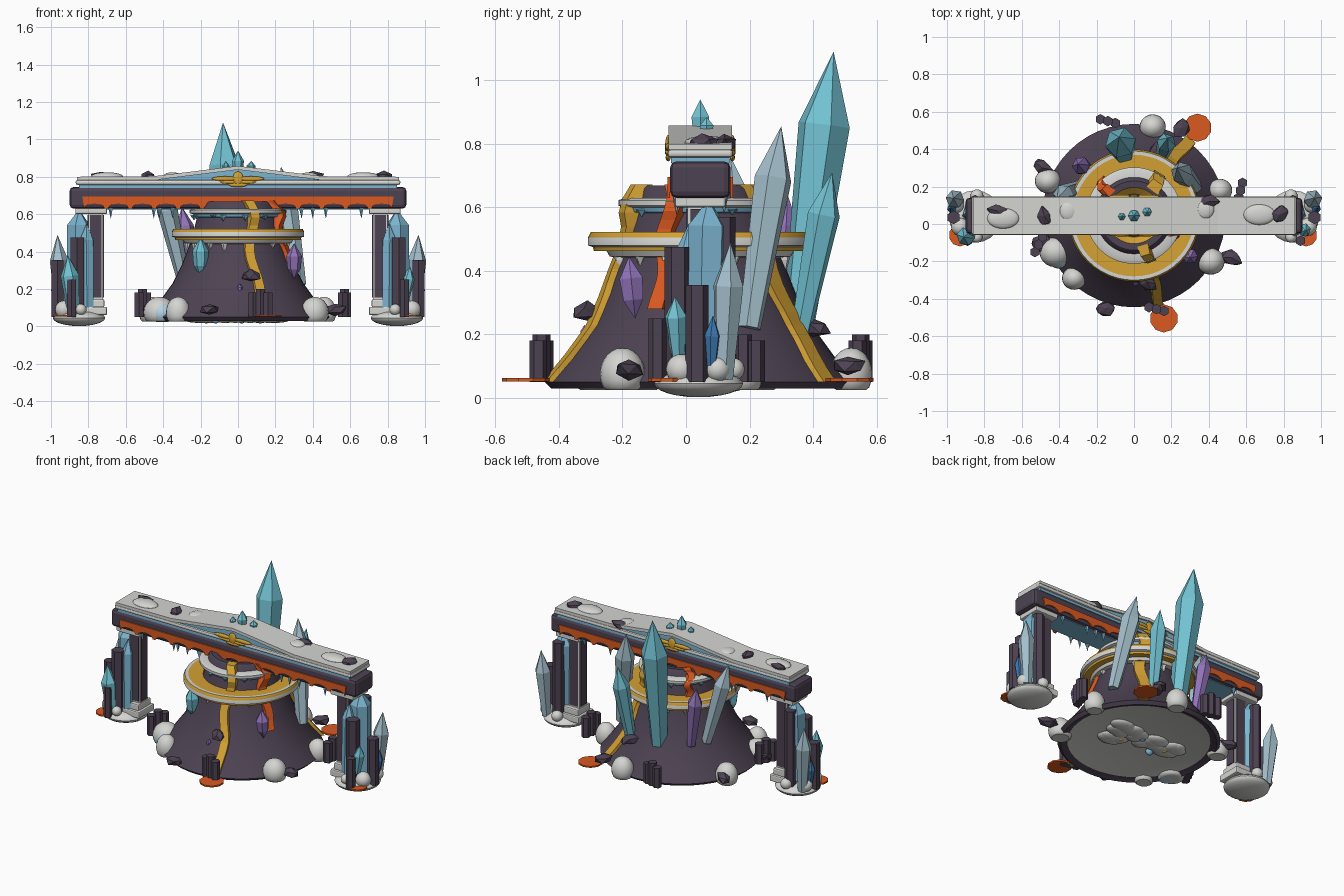
import bpy, bmesh, math, random
from mathutils import Vector, Matrix

random.seed(4)
cube = bpy.data.objects.get("Cube")
if cube:
    bpy.data.objects.remove(cube, do_unlink=True)

CY = 0.045          # depth of the mountain axis and of the beam


def material(name, r, g, b):
    m = bpy.data.materials.new(name)
    m.use_nodes = True
    m.diffuse_color = (r, g, b, 1)
    bsdf = next(n for n in m.node_tree.nodes if n.type == 'BSDF_PRINCIPLED')
    bsdf.inputs["Base Color"].default_value = (r, g, b, 1)
    return m


DARK = material("dark basalt", 0.075, 0.055, 0.085)
WHITE = material("pale stone", 0.66, 0.66, 0.64)
GOLD = material("gold", 0.66, 0.36, 0.035)
ORANGE = material("lava orange", 0.7, 0.1, 0.015)
TEAL = material("teal crystal", 0.17, 0.54, 0.65)
BLUE = material("blue crystal", 0.2, 0.46, 0.63)
PALE = material("pale crystal", 0.37, 0.52, 0.6)
PURPLE = material("purple crystal", 0.28, 0.17, 0.48)
DEEP = material("deep blue crystal", 0.05, 0.2, 0.45)
ICE = material("ice", 0.46, 0.66, 0.77)


def finish(name, bm, mats, smooth=False):
    bmesh.ops.recalc_face_normals(bm, faces=bm.faces)
    me = bpy.data.meshes.new(name)
    bm.to_mesh(me)
    bm.free()
    for m in mats:
        me.materials.append(m)
    ob = bpy.data.objects.new(name, me)
    bpy.context.collection.objects.link(ob)
    if smooth:
        bpy.ops.object.select_all(action='DESELECT')
        ob.select_set(True)
        bpy.context.view_layer.objects.active = ob
        bpy.ops.object.shade_smooth_by_angle(angle=math.radians(35))


def box(name, x0, x1, y0, y1, z0, z1, mat, bevel=0):
    bm = bmesh.new()
    bmesh.ops.create_cube(bm, size=1)
    for v in bm.verts:
        v.co = ((x0 + x1) / 2 + v.co.x * (x1 - x0), (y0 + y1) / 2 + v.co.y * (y1 - y0),
                (z0 + z1) / 2 + v.co.z * (z1 - z0))
    if bevel:
        bmesh.ops.bevel(bm, geom=bm.edges[:], offset=bevel, segments=2, profile=0.5, affect='EDGES')
    finish(name, bm, [mat])


def lathe(name, profile, mats, steps=48):
    """Profile rows are radius, height, colour of the band that follows."""
    bm = bmesh.new()
    rings = []
    for r, z, _ in profile:
        rings.append([bm.verts.new((r * math.cos(math.tau * i / steps),
                                    CY + r * math.sin(math.tau * i / steps), z)) for i in range(steps)])
    for a, b, row in zip(rings, rings[1:], profile):
        for i in range(steps):
            j = (i + 1) % steps
            bm.faces.new((a[i], a[j], b[j], b[i])).material_index = row[2]
    bmesh.ops.remove_doubles(bm, verts=bm.verts, dist=0.0001)
    finish(name, bm, mats, True)


def extrude(name, outline, y0, y1, mat):
    """Outline in x and z, pushed through in y."""
    bm = bmesh.new()
    face = bm.faces.new([bm.verts.new((x, y0, z)) for x, z in outline])
    out = bmesh.ops.extrude_face_region(bm, geom=[face])
    bmesh.ops.translate(bm, vec=(0, y1 - y0, 0), verts=[e for e in out["geom"] if isinstance(e, bmesh.types.BMVert)])
    finish(name, bm, [mat])


def crystal(name, base, tip, r, mat, shoulder=0.74, foot=0.6, sides=6):
    base, tip = Vector(base), Vector(tip)
    axis = tip - base
    q = axis.to_track_quat('Z', 'Y')
    bm = bmesh.new()
    rings = []
    for t, k in ((0.0 if foot else 0.3, foot or 0.85), (shoulder, 1)):
        rings.append([bm.verts.new(base + axis * t + q @ Vector(
            (r * k * math.cos(math.tau * i / sides), r * k * math.sin(math.tau * i / sides), 0))) for i in range(sides)])
    top, low = bm.verts.new(tip), bm.verts.new(base)
    for i in range(sides):
        j = (i + 1) % sides
        bm.faces.new((rings[0][i], rings[0][j], rings[1][j], rings[1][i]))
        bm.faces.new((rings[1][i], rings[1][j], top))
        bm.faces.new((rings[0][j], rings[0][i], low))
    finish(name, bm, [mat])


def boulder(name, x, y, z, rx, ry, rz, mat=WHITE, floor=0):
    bm = bmesh.new()
    bmesh.ops.create_uvsphere(bm, u_segments=20, v_segments=12, radius=1)
    for v in bm.verts:
        v.co = (x + v.co.x * rx, y + v.co.y * ry, max(floor, z + v.co.z * rz))
    finish(name, bm, [mat], True)


def shard(x, y, z, r):
    bm = bmesh.new()
    bmesh.ops.create_icosphere(bm, subdivisions=1, radius=r)
    spin = Matrix.Rotation(random.uniform(0, 6), 3, 'Z')
    for v in bm.verts:
        p = v.co * random.uniform(0.75, 1.1)
        v.co = Vector((x, y, z)) + spin @ Vector((p.x * 1.25, p.y * 0.85, p.z * 0.65))
    finish("dark_rock", bm, [DARK])


def prism(name, x, y, z0, z1, r, mat=DARK, sides=6):
    bm = bmesh.new()
    bmesh.ops.create_cone(bm, cap_ends=True, segments=sides, radius1=r, radius2=r, depth=z1 - z0,
                          matrix=Matrix.Translation((x, y, (z0 + z1) / 2)))
    finish(name, bm, [mat])


# Mountain, crater and terraces
SLOPE = [(0.49, 0.05), (0.43, 0.12), (0.35, 0.23), (0.3, 0.33), (0.25, 0.46), (0.215, 0.6), (0.195, 0.66)]
lathe("mountain", [(0, 0.045, 1), (0.43, 0.045, 0), (0.47, 0.03, 0)] + [(r, z, 0) for r, z in SLOPE]
      + [(0.185, 0.668, 0), (0.15, 0.665, 2), (0.115, 0.63, 0), (0, 0.61, 0)], [DARK, WHITE, GOLD])
lathe("lower_terrace", [(0.24, 0.44, 0), (0.285, 0.445, 0), (0.295, 0.462, 1), (0.335, 0.462, 1), (0.338, 0.475, 0),
                        (0.354, 0.48, 0), (0.354, 0.505, 1), (0.345, 0.522, 0), (0.325, 0.522, 1),
                        (0.23, 0.518, 1)], [WHITE, GOLD])
lathe("upper_terrace", [(0.2, 0.58, 1), (0.235, 0.585, 1), (0.24, 0.6, 0), (0.258, 0.605, 0), (0.258, 0.622, 0),
                        (0.24, 0.63, 0), (0.2, 0.63, 0)], [WHITE, BLUE])


def radius_at(z):
    for (r0, z0), (r1, z1) in zip(SLOPE, SLOPE[1:]):
        if z <= z1:
            return r0 + (r1 - r0) * max(0, z - z0) / (z1 - z0)
    return SLOPE[-1][0]


# Lava streams that hug the slope and spill over the upper terrace
def stream(name, angle, z_low, width, mat, sway=0.1):
    bm = bmesh.new()
    last = None
    for k in range(15):
        z = 0.672 + (z_low - 0.672) * k / 14
        a = math.radians(angle) + sway * math.sin(k * 0.75) * (1 - k / 16)
        out, side = Vector((math.cos(a), math.sin(a), 0)), Vector((-math.sin(a), math.cos(a), 0))
        mid = Vector((0, CY, z)) + out * radius_at(z)
        crest = 0.02 + 0.032 * math.exp(-((z - 0.605) / 0.05) ** 2)
        ring = [bm.verts.new(mid + side * s * width + out * o)
                for s, o in ((-1, -0.03), (-0.85, crest), (0.85, crest), (1, -0.03))]
        if last:
            for i in range(4):
                bm.faces.new((last[i], last[(i + 1) % 4], ring[(i + 1) % 4], ring[i]))
        else:
            bm.faces.new(ring)
        last = ring
    bm.faces.new(last)
    finish(name, bm, [mat])


stream("gold_stream_front", -74, 0.05, 0.03, GOLD)
stream("gold_stream_back", 54, 0.05, 0.038, GOLD)
stream("orange_stream_right", -24, 0.28, 0.03, ORANGE)
stream("orange_stream_back", 135, 0.5, 0.024, ORANGE)
for x, y, r in ((0.16, -0.505, 0.075), (0.34, 0.515, 0.075), (0.92, -0.06, 0.06), (-0.93, -0.06, 0.06)):
    prism("lava_pool", x, y, 0.052, 0.062, r, ORANGE, 10)

# Icicles under both terraces
for count, ring_r, top, drop, mat in ((14, 0.265, 0.45, 0.08, WHITE), (14, 0.235, 0.595, 0.04, BLUE)):
    for i in range(count):
        a = math.tau * (i + random.uniform(-0.3, 0.3)) / count
        x, y = ring_r * math.cos(a), CY + ring_r * math.sin(a)
        crystal("icicle", (x, y, top), (x, y, top - drop * random.uniform(0.4, 1.1)), 0.018, mat, 0.2, 1, 5)

# Large crystals on the slopes
crystal("great_crystal", (-0.05, 0.35, 0.2), (-0.08, 0.465, 1.09), 0.084, TEAL)
crystal("second_crystal", (0.15, 0.36, 0.2), (0.18, 0.46, 0.71), 0.052, TEAL)
crystal("pale_crystal_left", (0.33, 0.2, 0.22), (0.23, 0.3, 0.855), 0.06, PALE)
crystal("pale_crystal_right", (-0.29, 0.2, 0.24), (-0.41, 0.14, 0.76), 0.056, PALE)
crystal("purple_crystal_back", (-0.24, 0.29, 0.24), (-0.3, 0.32, 0.64), 0.048, PURPLE)
crystal("purple_crystal_front", (0.3, -0.16, 0.25), (0.3, -0.18, 0.445), 0.042, PURPLE, 0.65, 0)
crystal("teal_crystal_front", (-0.2, -0.18, 0.26), (-0.2, -0.2, 0.48), 0.044, TEAL, 0.65, 0)
crystal("small_purple_crystal", (0.01, -0.32, 0.17), (0.01, -0.32, 0.23), 0.015, PURPLE, 0.65, 0)

# Boulders, dark rocks and basalt clusters around the foot
for x, y, r in ((-0.46, 0.23, 0.07), (-0.42, -0.15, 0.085), (-0.32, -0.29, 0.065), (0.1, 0.52, 0.07),
                (0.46, 0.18, 0.065), (0.41, -0.2, 0.075)):
    boulder("boulder", x, y, 0.075, r, r * 0.95, 0.083, WHITE, 0.025)
boulder("ice_patch", -0.405, -0.18, 0.07, 0.06, 0.058, 0.06, ICE, 0.024)
for x, y, z in ((-0.49, 0.3, 0.09), (-0.5, -0.1, 0.09), (0.52, -0.18, 0.09), (-0.15, -0.45, 0.09), (0.25, 0.51, 0.1),
                (0.07, -0.31, 0.27), (0.13, 0.4, 0.22)):
    shard(x, y, z, 0.055)
for x, y, dx, dy in ((-0.14, 0.55, 0.04, -0.01), (0.57, 0.18, 0.01, 0.04), (0.12, -0.455, 0.04, -0.01),
                     (-0.51, -0.11, 0.02, 0.04)):
    for k in (-1, 0, 1):
        prism("basalt_cluster", x + k * dx, y + k * dy, 0.05, 0.2 - 0.02 * abs(k), 0.028)

# Heap of stones under the mountain, with a few gems among them
for i in range(22):
    boulder("underside_stone", random.uniform(-0.22, 0.22), CY + random.uniform(-0.1, 0.1), 0.043,
            random.uniform(0.06, 0.09), 0.055, 0.024)
for x, y, mat in ((-0.12, 0.0, BLUE), (-0.17, 0.08, GOLD), (0.02, 0.1, BLUE), (0.12, 0.02, GOLD)):
    boulder("underside_gem", x, y, 0.04, 0.025, 0.02, 0.024, mat)

# Beam with slab, roof and pediment
Y0, Y1 = CY - 0.095, CY + 0.095
box("beam", -0.9, 0.9, Y0, Y1, 0.63, 0.745, DARK, 0.02)
box("beam_underside", -0.82, 0.82, Y0 + 0.02, Y1 - 0.02, 0.625, 0.65, BLUE)
box("blue_strip", -0.85, 0.85, Y0 + 0.003, Y1 - 0.003, 0.74, 0.76, BLUE)
box("cornice", -0.868, 0.868, Y0 - 0.008, Y1 + 0.008, 0.757, 0.783, WHITE, 0.01)
extrude("pediment", [(-0.45, 0.78), (0.45, 0.78), (0, 0.85)], Y0 + 0.004, Y1 - 0.004, BLUE)
extrude("roof", [(-0.86, 0.782), (-0.45, 0.782), (0, 0.838), (0.45, 0.782), (0.86, 0.782),
                 (0.86, 0.8), (0.45, 0.803), (0, 0.858), (-0.45, 0.803), (-0.86, 0.8)], Y0 - 0.005, Y1 + 0.005, WHITE)

# Scalloped trim, emblem and icicles on both faces
ARCHES, W = 13, 0.128
trim = [(0.832, 0.695), (-0.832, 0.695)]
for i in range(ARCHES):
    for k in range(7):
        t = math.pi * k / 6
        trim.append((-0.832 + W * (i + 0.5) - 0.055 * math.cos(t), 0.63 + 0.027 * math.sin(t)))
for y, s in ((Y0, -1), (Y1, 1)):
    extrude("scalloped_trim", trim, y, y + s * 0.008, ORANGE)
    boulder("emblem_core", 0, y + s * 0.006, 0.79, 0.028, 0.01, 0.038, GOLD)
    boulder("emblem_foot", 0, y + s * 0.006, 0.757, 0.05, 0.008, 0.012, GOLD)
    for side in (-1, 1):
        boulder("emblem_wing", side * 0.07, y + s * 0.006, 0.79, 0.07, 0.01, 0.013, GOLD)
        boulder("emblem_feather", side * 0.05, y + s * 0.006, 0.772, 0.045, 0.01, 0.01, GOLD)
    for x in (-0.68, -0.45, -0.42, -0.35, 0.34, 0.4, 0.47, 0.66):
        crystal("beam_icicle", (x, y - s * 0.02, 0.64), (x, y - s * 0.02, 0.575), 0.012, BLUE, 0.2, 1, 5)

# Roof stones and small crown crystals
for x, y, rx in ((-0.7, 0.03, 0.085), (-0.35, 0.07, 0.05), (0.38, 0.08, 0.05), (0.67, 0.05, 0.085)):
    boulder("roof_stone", x, y, 0.802, rx, 0.055, 0.022)
for x, y in ((-0.73, 0.07), (-0.48, 0.04), (0.4, 0.12), (0.78, 0.05)):
    shard(x, y, 0.8, 0.05)
for x, y, h, r in ((-0.065, 0.04, 0.885, 0.02), (0, 0.045, 0.94, 0.032), (0.07, 0.065, 0.885, 0.025)):
    crystal("crown_crystal", (x, y, 0.83), (x, y, h), r, TEAL, 0.5, 0.8)

# Side pillars on floating stones
for s in (-1, 1):
    def span(a, b):
        return (min(s * a, s * b), max(s * a, s * b))
    boulder("floating_stone", s * 0.85, 0.04, 0.045, 0.14, 0.14, 0.043)
    box("pillar_base", *span(0.7, 0.87), CY - 0.08, CY + 0.08, 0.06, 0.105, WHITE, 0.008)
    box("pillar_plinth", *span(0.715, 0.855), CY - 0.065, CY + 0.065, 0.1, 0.145, WHITE, 0.008)
    # Pale shaft with dark panels on each face
    box("pillar_shaft", *span(0.722, 0.8), CY - 0.04, CY + 0.04, 0.14, 0.61, WHITE)
    box("pillar_panel_front", *span(0.731, 0.791), CY - 0.045, CY + 0.045, 0.155, 0.595, DARK)
    box("pillar_panel_side", *span(0.717, 0.805), CY - 0.031, CY + 0.031, 0.155, 0.595, DARK)
    box("pillar_cap", *span(0.7, 0.87), CY - 0.08, CY + 0.08, 0.6, 0.635, WHITE, 0.008)
    for x, y, top, r in ((0.86, -0.025, 0.475, 0.042), (0.965, 0.035, 0.355, 0.036), (0.89, -0.09, 0.25, 0.028),
                         (0.85, 0.12, 0.57, 0.036)):
        prism("basalt_column", s * x, y, 0.05, top, r)
    crystal("pillar_crystal_blue", (s * 0.86, 0.06, 0.1), (s * 0.85, 0.07, 0.625), 0.064, BLUE, 0.84, 0.95)
    crystal("pillar_crystal_side", (s * 0.805, 0.0, 0.1), (s * 0.81, 0.01, 0.55), 0.042, BLUE, 0.8, 0.9)
    crystal("pillar_crystal_pale", (s * 0.94, 0.12, 0.06), (s * 0.965, 0.14, 0.49), 0.05, PALE, 0.68)
    crystal("pillar_crystal_small", (s * 0.965, 0.08, 0.1), (s * 0.98, 0.085, 0.26), 0.026, DEEP, 0.6)
    for x, y, r in ((0.93, -0.015, 0.048), (0.95, 0.1, 0.04), (0.84, -0.07, 0.03), (0.84, 0.15, 0.035)):
        boulder("pillar_boulder", s * x, y, 0.09, r, r, r)
crystal("teal_pillar_crystal_right", (-0.88, -0.06, 0.06), (-0.91, -0.07, 0.38), 0.05, TEAL, 0.66)
crystal("teal_pillar_crystal_left", (0.89, -0.025, 0.13), (0.92, -0.035, 0.32), 0.036, TEAL, 0.66)
